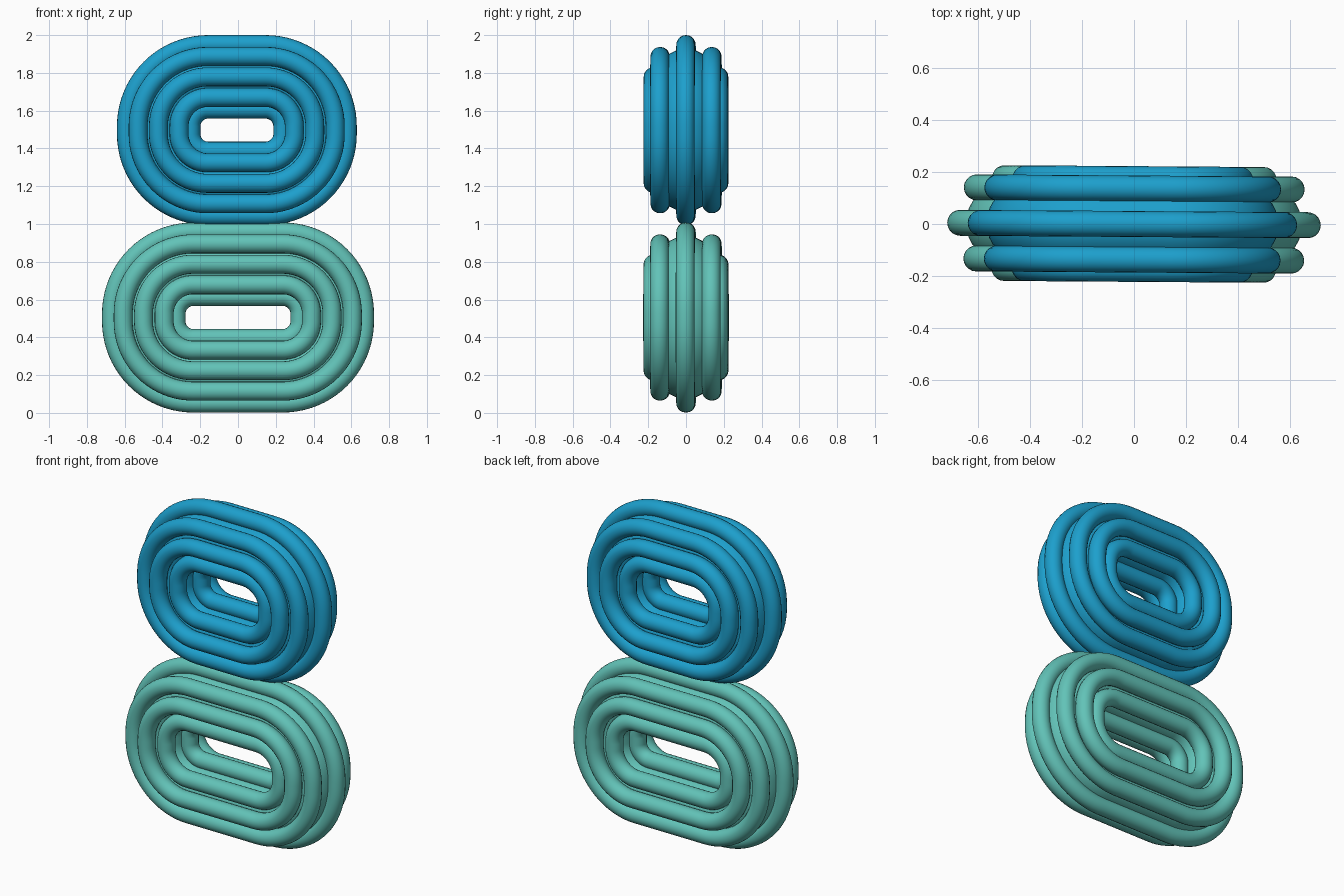
import bpy, bmesh, math

if "Cube" in bpy.data.objects:
    bpy.data.objects.remove(bpy.data.objects["Cube"])

TUBE = 0.05      # strand radius
MID = 0.282      # half height of the centre line of each bundle
FLAT_Z = 0.02    # half length of the short vertical straight
CORNER = 20      # segments per rounded corner


def make_material(name, color):
    m = bpy.data.materials.new(name)
    m.diffuse_color = color
    m.use_nodes = True
    m.node_tree.nodes["Principled BSDF"].inputs["Base Color"].default_value = m.diffuse_color
    return m


def loop_path(sx, radius):
    """Rounded slot in XZ: list of (x, z, outward x, outward z)."""
    pts = []
    for q, (cx, cz) in enumerate([(1, 1), (-1, 1), (-1, -1), (1, -1)]):
        for i in range(CORNER + 1):
            a = math.pi / 2 * (q + i / CORNER)
            c, s = math.cos(a), math.sin(a)
            pts.append((cx * sx + radius * c, cz * FLAT_Z + radius * s, c, s))
    return pts


def ring(name, sx, half_height, y, r, sides, center, mat):
    """Round tube swept along a closed slot-shaped path."""
    bm = bmesh.new()
    rows = []
    for x, z, nx, nz in loop_path(sx, half_height - FLAT_Z):
        row = []
        for k in range(sides):
            t = 2 * math.pi * k / sides
            d = r * math.cos(t)
            row.append(bm.verts.new((x + nx * d, y + r * math.sin(t), z + nz * d)))
        rows.append(row)
    for i, a in enumerate(rows):
        b = rows[(i + 1) % len(rows)]
        for k in range(sides):
            n = (k + 1) % sides
            bm.faces.new((a[k], a[n], b[n], b[k])).smooth = True
    bmesh.ops.recalc_face_normals(bm, faces=bm.faces)
    me = bpy.data.meshes.new(name)
    bm.to_mesh(me)
    bm.free()
    me.materials.append(mat)
    ob = bpy.data.objects.new(name, me)
    ob.location = center
    ob.rotation_euler.z = math.radians(-0.4)
    bpy.context.collection.objects.link(ob)


# eight strands around the core: (y offset, offset from the centre line)
STRANDS = [(0, 0.171), (0.137, 0.108), (0.173, 0), (0.137, -0.109),
           (0, -0.171), (-0.137, -0.109), (-0.173, 0), (-0.137, 0.108)]


def bundle(name, sx, center, mat):
    ring(name + "_core", sx, MID, 0, 0.149, 32, center, mat)
    for i, (y, d) in enumerate(STRANDS):
        ring(f"{name}_strand_{i + 1}", sx, MID + d, y, TUBE, 20, center, mat)


teal = make_material("teal", (0.122, 0.546, 0.479, 1))
blue = make_material("blue", (0.012, 0.35, 0.61, 1))

# lower and upper link
bundle("lower_link", 0.237, (0, 0, 0.505), teal)
bundle("upper_link", 0.152, (-0.006, 0, 1.497), blue)
